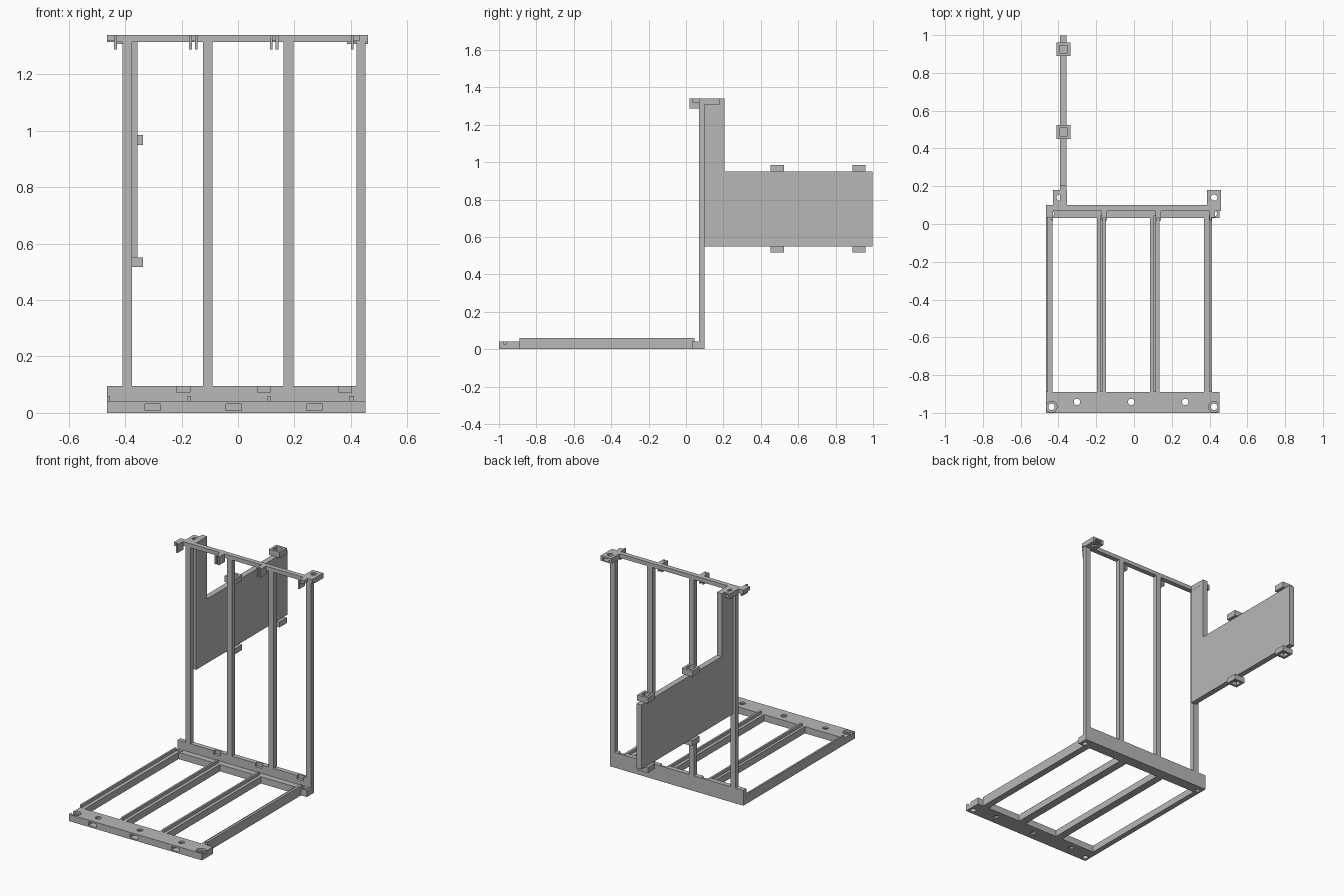
import bpy, bmesh

if "Cube" in bpy.data.objects:
    bpy.data.objects.remove(bpy.data.objects["Cube"], do_unlink=True)

grey = bpy.data.materials.new("plain grey")
grey.use_nodes = True
grey.diffuse_color = (0.48, 0.48, 0.48, 1)
grey.node_tree.nodes["Principled BSDF"].inputs["Base Color"].default_value = (0.48, 0.48, 0.48, 1)


def make(name, bm):
    bmesh.ops.recalc_face_normals(bm, faces=bm.faces)
    mesh = bpy.data.meshes.new(name)
    bm.to_mesh(mesh)
    bm.free()
    mesh.materials.append(grey)
    obj = bpy.data.objects.new(name, mesh)
    bpy.context.collection.objects.link(obj)
    return obj


def box(name, x, y, z):
    bm = bmesh.new()
    bmesh.ops.create_cube(bm, size=1)
    for v in bm.verts:
        v.co = [r[0] + (c + 0.5) * (r[1] - r[0]) for c, r in zip(v.co, (x, y, z))]
    return make(name, bm)


def extrude(name, points, axis, start, end):
    """Extrude a closed outline along x (0) or y (1)."""
    bm = bmesh.new()
    place = (lambda a, b: (start, a, b)) if axis == 0 else (lambda a, b: (a, start, b))
    face = bm.faces.new([bm.verts.new(place(a, b)) for a, b in points])
    new = bmesh.ops.extrude_face_region(bm, geom=[face])["geom"]
    for v in new:
        if isinstance(v, bmesh.types.BMVert):
            v.co[axis] = end
    return make(name, bm)


def rod(x, y, z, radius):
    bm = bmesh.new()
    bmesh.ops.create_cone(bm, cap_ends=True, segments=24, radius1=radius,
                          radius2=radius, depth=z[1] - z[0])
    bmesh.ops.translate(bm, verts=bm.verts, vec=(x, y, (z[0] + z[1]) / 2))
    return make("hole_cutter", bm)


def cut(obj, cutters):
    for c in cutters:
        mod = obj.modifiers.new("hole", "BOOLEAN")
        mod.operation = "DIFFERENCE"
        mod.solver = "EXACT"
        mod.object = c
    bpy.context.view_layer.update()
    mesh = bpy.data.meshes.new_from_object(obj.evaluated_get(bpy.context.evaluated_depsgraph_get()))
    obj.modifiers.clear()
    obj.data = mesh
    for c in cutters:
        bpy.data.objects.remove(c, do_unlink=True)


# Front crossbar with screw holes, nut slots and recessed corners
front_bar = box("front_crossbar", (-0.465, 0.452), (-1, -0.89), (0, 0.042))
holes = []
for x in (-0.302, -0.015, 0.271):
    holes.append(rod(x, -0.942, (-0.1, 0.1), 0.017))
    holes.append(box("slot_cutter", (x - 0.028, x + 0.028), (-1.1, -0.915), (0.009, 0.031)))
for x in (-0.437, 0.424):
    holes.append(rod(x, -0.968, (-0.1, 0.1), 0.017))
    holes.append(rod(x, -0.968, (0.027, 0.1), 0.029))
cut(front_bar, holes)

# Rear crossbar: an angle with corner holes and notches along its upright edge
rear_bar = extrude("rear_crossbar", [(0.032, 0), (0.1, 0), (0.1, 0.095), (0.07, 0.095),
                                     (0.07, 0.042), (0.032, 0.042)], 0, -0.465, 0.452)
holes = [rod(x, 0.055, (-0.1, 0.06), 0.015) for x in (-0.437, 0.424)]
for x in (-0.193, 0.093, 0.379):
    holes.append(box("notch_cutter", (x - 0.023, x + 0.023), (0.05, 0.088), (0.073, 0.12)))
cut(rear_bar, holes)

# Floor rails with a thin rib on top: base left, base right, rib left, rib right
for i, (a, b, c, d) in enumerate([(-0.465, -0.432, -0.465, -0.454), (-0.195, -0.147, -0.179, -0.167),
                                  (0.085, 0.135, 0.104, 0.116), (0.37, 0.412, 0.396, 0.412)]):
    outline = [(a, 0), (b, 0), (b, 0.042), (d, 0.042), (d, 0.06),
               (c, 0.06), (c, 0.042), (a, 0.042)]
    clean = [p for k, p in enumerate(outline)
             if not (p[1] == 0.042 and ((p[0] == a == c) or (p[0] == b == d)))]
    extrude(f"floor_rail_{i + 1}", clean, 1, -0.89, 0.045)

# Uprights
for i, (a, b) in enumerate([(-0.41, -0.375), (-0.124, -0.09), (0.162, 0.197), (0.42, 0.452)]):
    box(f"upright_{i + 1}", (a, b), (0.07, 0.1), (0.09 if i < 3 else 0.04, 1.318))

# Top bar with hanging clips
box("top_bar", (-0.465, 0.46), (0.07, 0.1), (1.315, 1.34))
for i, x in enumerate((-0.434, -0.168, -0.148, 0.118, 0.138, 0.405)):
    box(f"clip_leg_{i + 1}", (x - 0.005, x + 0.005), (0.018, 0.075), (1.288, 1.34))
for i, (a, b) in enumerate([(-0.465, -0.434), (-0.168, -0.148), (0.118, 0.138), (0.405, 0.43)]):
    box(f"clip_pad_{i + 1}", (a, b), (0.035, 0.075), (1.318, 1.34))

# Drilled tabs behind the top bar, with a nut slot in each
for name, x in (("right", -0.393), ("left", 0.424)):
    tab = box(f"{name}_tab", (x - 0.037, x + 0.037), (0.098, 0.18), (1.308, 1.34))
    cut(tab, [rod(x, 0.14, (1.2, 1.4), 0.017),
              box("slot_cutter", (x - 0.024, x + 0.024), (0.118, 0.2), (1.314, 1.33))])

# Side panel with a rising arm
extrude("side_panel", [(0.098, 0.55), (0.998, 0.55), (0.998, 0.95), (0.207, 0.95),
                       (0.207, 1.34), (0.098, 1.34)], 0, -0.392, -0.357)

# Pocketed brackets on the panel edges
for i, y in enumerate((0.487, 0.925)):
    for name, low, high, pocket in (("lower", 0.517, 0.551, (0.5, 0.54)),
                                    ("upper", 0.949, 0.985, (0.96, 1.0))):
        bracket = box(f"{name}_bracket_{i + 1}", (-0.41, -0.337), (y - 0.036, y + 0.036), (low, high))
        cut(bracket, [box("pocket_cutter", (-0.395, -0.352), (y - 0.021, y + 0.021), pocket)])
